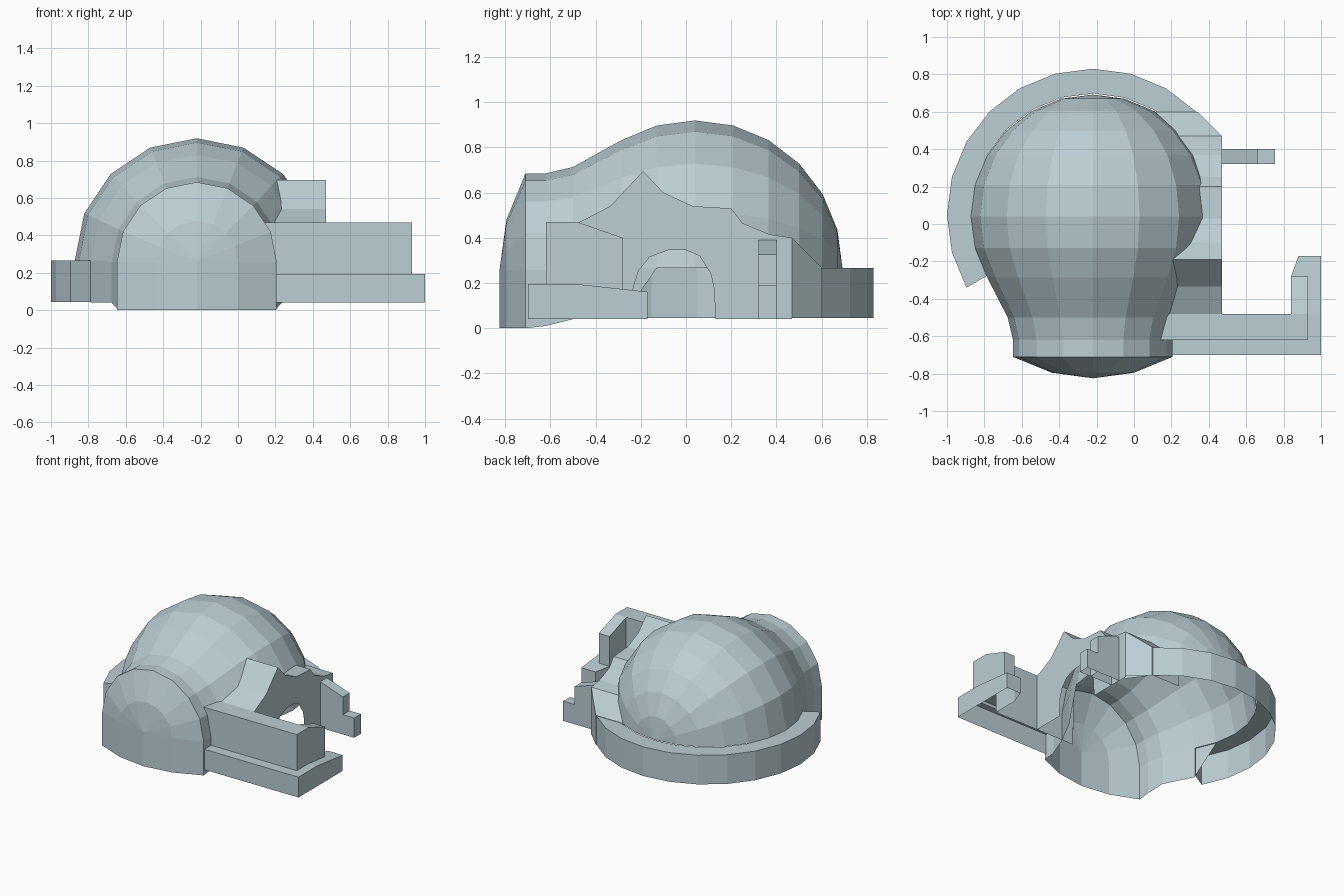
import bpy, bmesh, math

if "Cube" in bpy.data.objects:
    bpy.data.objects.remove(bpy.data.objects["Cube"])

mat = bpy.data.materials.new("pale blue grey")
mat.diffuse_color = (0.50, 0.62, 0.66, 1)
mat.use_nodes = True
mat.node_tree.nodes["Principled BSDF"].inputs["Base Color"].default_value = mat.diffuse_color


def make(name, verts, faces):
    me = bpy.data.meshes.new(name)
    me.from_pydata(verts, [], faces)
    bm = bmesh.new()
    bm.from_mesh(me)
    bmesh.ops.remove_doubles(bm, verts=bm.verts, dist=0.0005)
    bmesh.ops.dissolve_degenerate(bm, edges=bm.edges, dist=0.0005)
    bm.to_mesh(me)
    bm.free()
    me.materials.append(mat)
    ob = bpy.data.objects.new(name, me)
    bpy.context.collection.objects.link(ob)
    return ob


def tower(name, plan, base, height, skip=()):
    """Walls and top over a counter-clockwise plan, open underneath."""
    n = len(plan)
    verts = [(x, y, base) for x, y in plan] + [(x, y, height(x, y)) for x, y in plan]
    faces = [(i, (i + 1) % n, (i + 1) % n + n, i + n) for i in range(n) if i not in skip]
    faces.append(tuple(range(n, 2 * n)))
    return make(name, verts, faces)


CX, CY, CZ, R = -0.22, 0.04, 0.267, 0.652

# Dome: half rings lofted along y, with a short skirt around the front lobe
# each entry: y, radius, bottom of skirt
rings = [(-0.825, 0, 0), (-0.795, 0.22, 0), (-0.71, 0.427, 0),
         (-0.62, 0.427, 0.01), (-0.50, 0.455, 0.04)]
for deg in range(-30, 91, 15):
    a = math.radians(deg)
    rings.append((CY + R * math.sin(a), R * math.cos(a), 0.04 if deg == -30 else CZ))
verts, faces = [], []
for y, r, low in rings:
    cz = CZ if y > -0.4 else 0.258
    arc = [(CX - r * math.cos(math.pi * k / 8), y, cz + r * math.sin(math.pi * k / 8))
           for k in range(9)]
    verts += [(CX - r, y, low)] + arc + [(CX + r, y, low)]
for i in range(len(rings) - 1):
    for k in range(10):
        a, b = i * 11 + k, (i + 1) * 11 + k
        faces.append((a, a + 1, b + 1, b))
make("dome", verts, faces)

# Low curved wall around the back: outer wall, top and left end
verts, faces = [], []
steps = list(range(-120, 61, 15))
for deg in steps:
    a = math.radians(deg)
    s, c = math.sin(a), math.cos(a)
    for rad, z in ((0.78, 0.045), (0.78, 0.267), (0.648, 0.267), (0.648, 0.045)):
        verts.append((CX + rad * s, 0.05 + rad * c, z))
for i in range(len(steps) - 1):
    a, b = 4 * i, 4 * i + 4
    faces += [(b, a, a + 1, b + 1), (b + 1, a + 1, a + 2, b + 2)]
faces.append((0, 3, 2, 1))
make("back_ring_wall", verts, faces)

# Entrance wing: stepped roof and arched face
roof = [(-0.48, 0.465), (-0.335, 0.54), (-0.19, 0.695), (-0.10, 0.60), (0.03, 0.54),
        (0.20, 0.53), (0.25, 0.465), (0.37, 0.415), (0.47, 0.40)]
arch = [(0.13, 0.04), (0.125, 0.17), (0.11, 0.24), (0.06, 0.32), (0.0, 0.345),
        (-0.08, 0.345), (-0.16, 0.315), (-0.21, 0.255), (-0.235, 0.17), (-0.24, 0.04)]
X0, X1 = 0.19, 0.47
verts, faces = [], []
for y, z in roof:
    verts += [(X0, y, z), (X1, y, z)]
for i in range(len(roof) - 1):
    a = 2 * i
    faces.append((a, a + 1, a + 3, a + 2))
make("entrance_roof", verts, faces)
outline = [(-0.48, 0.04)] + roof + [(0.47, 0.04)] + arch
make("entrance_face", [(X1, y, z) for y, z in outline],
     [tuple(reversed(range(len(outline))))])

# Sloping buttress joining the wing to the ring wall
tower("back_buttress", [(0.19, 0.47), (X1, 0.47), (0.34, 0.60), (0.10, 0.60)], 0.045,
      lambda x, y: 0.40 - (y - 0.47) * 0.13 / 0.13, skip=(0, 3))

# Front arm: low plinth with a taller wall on it, both turning back at the end
tower("low_arm", [(0.15, -0.70), (1, -0.70), (1, -0.48), (0.84, -0.48), (0.15, -0.48)],
      0.04, lambda x, y: 0.195, skip=(2, 4))
tower("low_arm_return", [(0.84, -0.48), (1, -0.48), (1, -0.17), (0.88, -0.17), (0.84, -0.28)],
      0.04, lambda x, y: 0.195 - (y + 0.48) * 0.11, skip=(0,))
tower("tall_arm", [(0.14, -0.62), (0.93, -0.62), (0.93, -0.48), (0.84, -0.48), (0.14, -0.48)],
      0.17, lambda x, y: 0.47, skip=(2, 4))
tower("tall_arm_return", [(0.84, -0.48), (0.93, -0.48), (0.93, -0.28), (0.84, -0.28)],
      0.17, lambda x, y: 0.47 - (y + 0.48) * 0.35, skip=(0,))

# Stepped fin beside the entrance
tower("fin_upper", [(0.47, 0.32), (0.66, 0.32), (0.66, 0.40), (0.47, 0.40)], 0.04,
      lambda x, y: 0.39 - (x - 0.47) * 0.34, skip=(3,))
tower("fin_lower", [(0.66, 0.32), (0.755, 0.32), (0.755, 0.40), (0.66, 0.40)], 0.04,
      lambda x, y: 0.19, skip=(3,))
